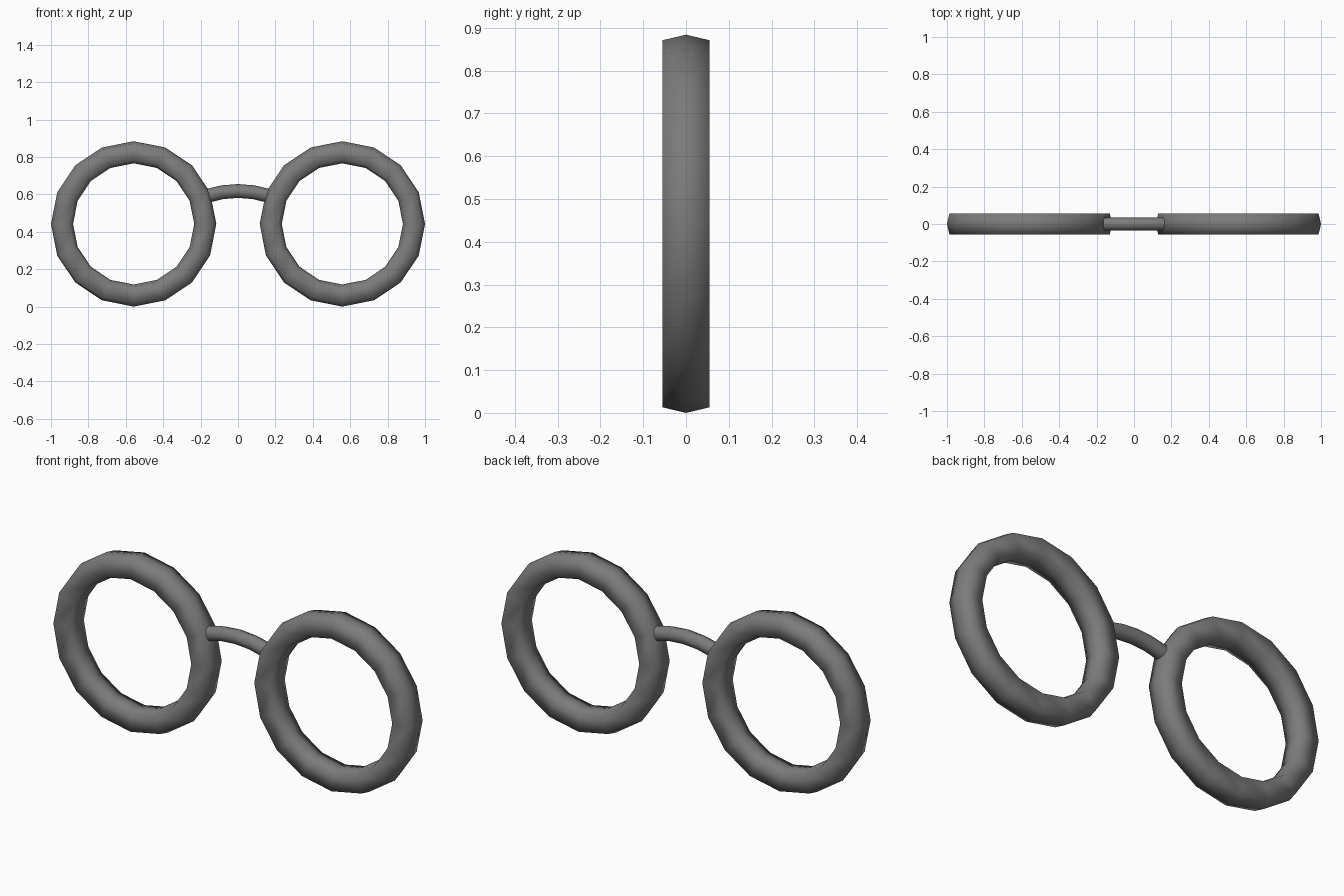
import bpy
import bmesh
from math import cos, sin, pi, atan2
from mathutils import Vector

cube = bpy.data.objects.get("Cube")
if cube:
    bpy.data.objects.remove(cube, do_unlink=True)

grey = bpy.data.materials.new("dark_grey")
grey.use_nodes = True
colour = (0.2, 0.2, 0.2, 1)
grey.diffuse_color = colour
grey.node_tree.nodes["Principled BSDF"].inputs["Base Color"].default_value = colour


def tube(name, loops, closed, location=(0, 0, 0)):
    """Skin a row of equal cross-section loops, capping the ends if open."""
    bm = bmesh.new()
    rows = [[bm.verts.new(p) for p in loop] for loop in loops]
    n = len(rows[0])
    pairs = list(zip(rows, rows[1:])) + ([(rows[-1], rows[0])] if closed else [])
    for a, b in pairs:
        for i in range(n):
            j = (i + 1) % n
            bm.faces.new((a[i], a[j], b[j], b[i]))
    if not closed:
        bm.faces.new(rows[0])
        bm.faces.new(rows[-1])
    bmesh.ops.recalc_face_normals(bm, faces=bm.faces)
    for f in bm.faces:
        f.smooth = len(f.verts) == 4
    mesh = bpy.data.meshes.new(name)
    bm.to_mesh(mesh)
    bm.free()
    mesh.materials.append(grey)
    obj = bpy.data.objects.new(name, mesh)
    obj.location = location
    bpy.context.collection.objects.link(obj)
    return obj


# Lens rims: six-sided section (radius, depth) swept round sixteen steps
section = [(0.442, 0), (0.429, 0.055), (0.337, 0.055),
           (0.324, 0), (0.337, -0.055), (0.429, -0.055)]
steps = 16
rim_loops = [[(r * cos(a), y, r * sin(a)) for r, y in section]
             for a in (2 * pi * k / steps for k in range(steps))]
for side, x in (("left", 0.558), ("right", -0.558)):
    tube(side + "_rim", rim_loops, True, (x, 0, 0.442))

# Nose bridge: slim tube along a shallow arch
sides = 8
bridge_loops = []
for k in range(-2, 3):
    x = 0.084 * k
    z = 0.618 - 0.95 * x * x
    tilt = atan2(-1.9 * x, 1)
    up = Vector((-sin(tilt), 0, cos(tilt)))
    ring = []
    for i in range(sides):
        a = 2 * pi * i / sides
        ring.append(Vector((x, 0.035 * cos(a), z)) + up * 0.037 * sin(a))
    bridge_loops.append(ring)
tube("nose_bridge", bridge_loops, False)
